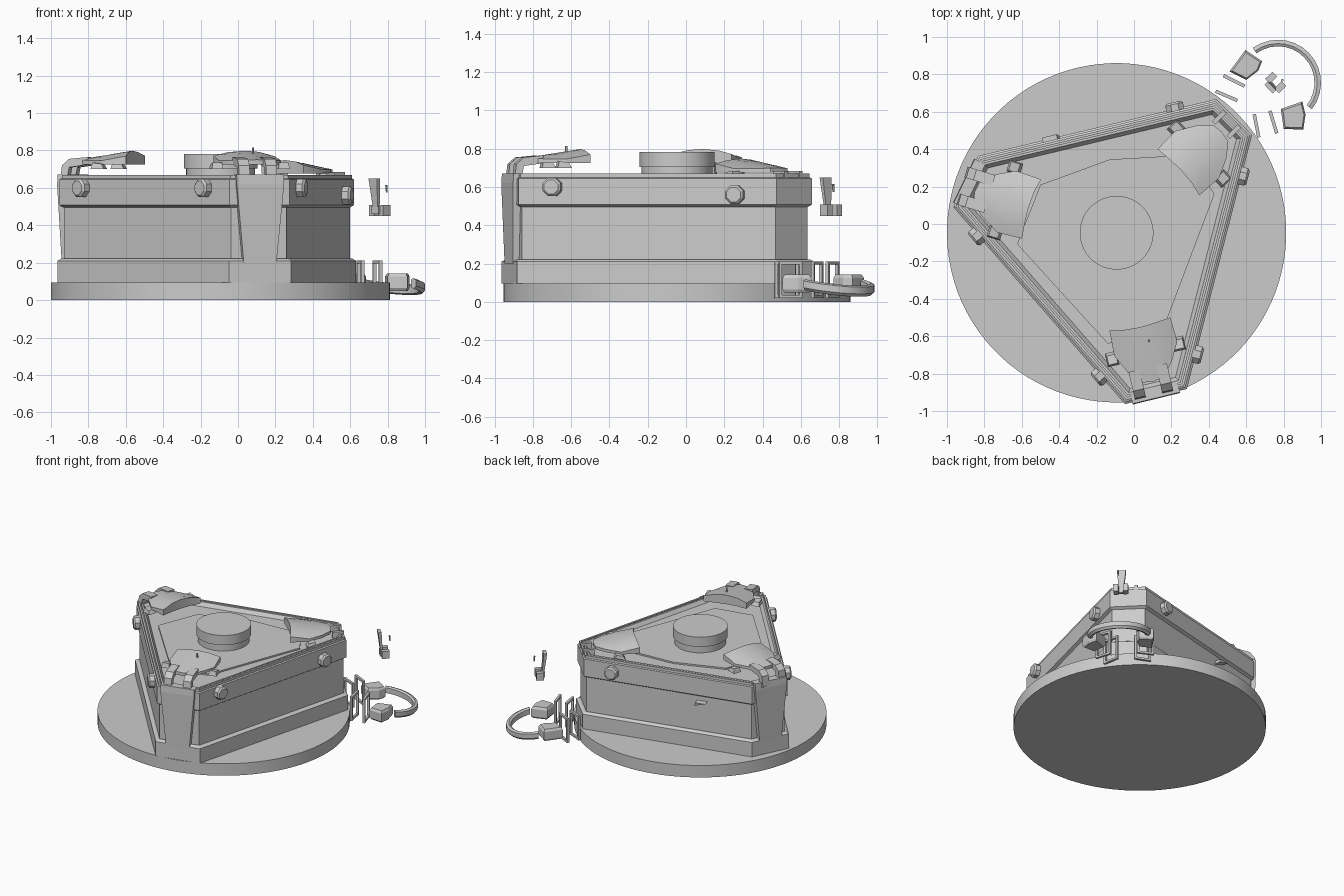
import bpy, bmesh, math
from mathutils import Vector, Matrix

cube = bpy.data.objects.get("Cube")
if cube:
    bpy.data.objects.remove(cube, do_unlink=True)

grey = bpy.data.materials.new("plain grey")
grey.use_nodes = True
grey.diffuse_color = (0.6, 0.6, 0.6, 1)
grey.node_tree.nodes["Principled BSDF"].inputs["Base Color"].default_value = (0.6, 0.6, 0.6, 1)

CENTRE = Vector((-0.093, -0.047, 0))
# Truncated triangle footprint, counter-clockwise: front, right-back and left corners
HEX = [Vector(p) for p in ((-0.048, -0.963), (0.283, -0.882), (0.631, 0.476),
                           (0.439, 0.668), (-0.834, 0.364), (-0.966, 0.09))]


def add_object(name, bm, matrix=None, smooth=False):
    bmesh.ops.recalc_face_normals(bm, faces=bm.faces)
    mesh = bpy.data.meshes.new(name)
    bm.to_mesh(mesh)
    bm.free()
    mesh.materials.append(grey)
    ob = bpy.data.objects.new(name, mesh)
    bpy.context.collection.objects.link(ob)
    if matrix:
        ob.matrix_world = matrix
    if smooth:
        bpy.ops.object.select_all(action='DESELECT')
        ob.select_set(True)
        bpy.context.view_layer.objects.active = ob
        bpy.ops.object.shade_smooth_by_angle(angle=math.radians(30))
    return ob


def loft(name, rings, matrix=None, smooth=False):
    """Skin a stack of equal-length rings and cap both ends."""
    bm = bmesh.new()
    vs = [[bm.verts.new(p) for p in r] for r in rings]
    n = len(rings[0])
    for a, b in zip(vs, vs[1:]):
        for i in range(n):
            j = (i + 1) % n
            bm.faces.new((a[i], a[j], b[j], b[i]))
    bm.faces.new(vs[0][::-1])
    bm.faces.new(vs[-1])
    return add_object(name, bm, matrix, smooth)


def circle(r, z, n, c=(0, 0)):
    return [(c[0] + r * math.cos(2 * math.pi * (i + .5) / n),
             c[1] + r * math.sin(2 * math.pi * (i + .5) / n), z) for i in range(n)]


def prism(name, pts, z0, z1, matrix=None):
    return loft(name, [[(x, y, z0) for x, y in pts], [(x, y, z1) for x, y in pts]], matrix)


def box(name, lo, hi, matrix=None):
    return prism(name, [(lo[0], lo[1]), (hi[0], lo[1]), (hi[0], hi[1]), (lo[0], hi[1])],
                 lo[2], hi[2], matrix)


def inset(pts, d):
    """Move every edge of a convex polygon inward by d."""
    out, n = [], len(pts)
    for i in range(n):
        e0 = (pts[i] - pts[i - 1]).normalized()
        e1 = (pts[(i + 1) % n] - pts[i]).normalized()
        n0, n1 = Vector((-e0.y, e0.x)), Vector((-e1.y, e1.x))
        out.append(pts[i] + (n0 + n1) * d / (1 + n0.dot(n1)))
    return out


def edge_frame(i, z=0):
    """Frame at the middle of footprint edge i: x outward, y along the edge, z up."""
    a, b = HEX[i], HEX[(i + 1) % 6]
    t = b - a
    m = (a + b) / 2
    return Matrix.Translation((m.x, m.y, z)) @ Matrix.Rotation(math.atan2(-t.x, t.y), 4, 'Z')


# Round stand
loft("round_stand", [circle(0.907, 0, 96, CENTRE), circle(0.907, 0.095, 96, CENTRE)], smooth=True)

# Three-sided housing: plinth, wall, upper band, rim and sunken deck
LEVELS = ((0, .095), (0, .21), (.018, .222), (.03, .222), (.03, .495), (.01, .508), (.01, .645),
          (.02, .65), (.02, .67), (.034, .67), (.034, .655), (.042, .655), (.042, .668),
          (.055, .668), (.075, .64))
loft("housing", [[(p.x, p.y, z) for p in inset(HEX, d)] for d, z in LEVELS])

# Raised panel in the deck
PANEL = [(-.625, -.107), (-.14, -.64), (.15, -.58), (.43, .16), (.30, .37), (-.13, .345), (-.5, .21)]
prism("deck_panel", PANEL, .635, .652)

# Round knob with a narrower neck
loft("knob", [circle(r, z, 48, CENTRE) for r, z in
              ((.185, .645), (.185, .705), (.197, .705), (.197, .782))], smooth=True)

# Tapered corner pillars on the front and left corners
for name, edge in (("front_pillar", 0), ("left_pillar", 4)):
    rings = []
    for z, w, out in ((.2, .09, .004), (.62, .13, .012), (.672, .13, .008)):
        rings.append([(-.05, -w, z), (out, -w, z), (out, w, z), (-.05, w, z)])
    loft(name, rings, edge_frame(edge))

# Catches on the right-back corner
for s in (-1, 1):
    box("back_catch", (-.10, s * .055 - .012, .64), (-.015, s * .055 + .012, .685), edge_frame(2))

# Domed shell plates above each corner
SHELL = [(.50, -.155), (.515, -.08), (.52, .01), (.515, .09), (.505, .178), (.64, .185), (.74, .13),
         (.81, .07), (.82, .01), (.81, -.05), (.74, -.11), (.64, -.16)]


def shell_top(u, v):
    return .802 - .16 * (u - .5) - 1.1 * (v - .01) ** 2


for name, ang, shift, drop in (("front", -77, 0, 0), ("right", 43, -.04, .05), ("left", 163, -.03, 0)):
    m = (Matrix.Translation(CENTRE - Vector((0, 0, drop)))
         @ Matrix.Rotation(math.radians(ang), 4, 'Z') @ Matrix.Translation((shift, 0, 0)))
    rings = [[(u, v, .726) for u, v in SHELL]]
    for k in (1, .7, .35):
        ring = [(.65 + (u - .65) * k, .01 + (v - .01) * k) for u, v in SHELL]
        rings.append([(u, v, shell_top(u, v)) for u, v in ring])
    loft(name + "_shell", rings, m, smooth=True)
    # Hinge tabs at both sides of the shell
    for v in (-.175, .19):
        loft(name + "_hinge_tab", [[(.615, v - .032, .70), (.69, v - .032, .70),
                                    (.69, v + .032, .70), (.615, v + .032, .70)],
                                   [(.63, v - .025, .728), (.68, v - .025, .735),
                                    (.68, v + .025, .735), (.63, v + .025, .728)]], m)
    # Bent arms from shell to rim
    if name != "right":
        for v in (-.075, .075):
            path = [(.74, .725, .765), (.845, .71, .755), (.885, .66, .72), (.895, .62, .64)]
            rings = []
            for i, (u, zl, zh) in enumerate(path):
                ui = u - (.03 if i > 1 else 0)
                rings.append([(ui, v - .03, zl), (u, v - .03, zh), (u, v + .03, zh), (ui, v + .03, zl)])
            loft(name + "_arm", rings, m)

# Small pin on the front shell
loft("shell_pin", [circle(.008, .77, 6, (.08, -.625)), circle(.006, .815, 6, (.08, -.625))])

# Eight-sided bolts on the three long walls
for edge, x, y, z in ((5, -.85, -.075, .6), (5, -.187, -.818, .6), (1, .326, -.695, .6),
                      (1, .577, .257, .56), (3, .22, .615, .58)):
    f = edge_frame(edge)
    local = f.inverted() @ Vector((x, y, z))
    m = f @ Matrix.Translation((-.03, local.y, z)) @ Matrix.Rotation(math.radians(90), 4, 'Y')
    loft("wall_bolt", [circle(r, d, 8) for r, d in ((.052, 0), (.052, .055), (.04, .066))], m)

# Small triangular flap on the back wall
m = edge_frame(3)
loft("back_flap", [[(-.03, .20, .42), (-.03, .30, .46), (-.03, .22, .46)],
                   [(.01, .21, .43), (.015, .30, .458), (.015, .22, .458)]], m)

# Detached carrying handle: half-round grip, dipping outward
rings = []
for i in range(15):
    a = math.radians(44 + 82 * (1 - i / 7))
    lift = .095 - .038 * math.cos(a - math.radians(44))
    rings.append([(.77 + r * math.cos(a), .755 + r * math.sin(a), lift + h)
                  for r, h in ((.195, -.022), (.215, -.03), (.23, -.015), (.23, .02), (.21, .028), (.195, .02))])
loft("handle_grip", rings, smooth=True)

# Blocks at the ends of the grip
BLOCKS = ([(.51, .815), (.60, .77), (.665, .82), (.685, .87), (.595, .93)],
          [(.785, .615), (.80, .508), (.905, .505), (.917, .585), (.90, .655)])
for pts in BLOCKS:
    c = sum((Vector(p) for p in pts), Vector((0, 0))) / 5
    small = [c + (Vector(p) - c) * .85 for p in pts]
    loft("handle_block", [[(x, y, .05) for x, y in small], [(x, y, .065) for x, y in pts],
                          [(x, y, .125) for x, y in pts], [(x, y, .142) for x, y in small]])

# Thin rectangular frames between handle and housing
for x, y, deg in ((.535, .765, -27), (.495, .685, -23), (.655, .525, -79), (.745, .545, -73)):
    m = Matrix.Translation((x, y, 0)) @ Matrix.Rotation(math.radians(deg), 4, 'Z')
    for s in (-1, 1):
        box("frame_post", (s * .055 - .008, -.009, .02), (s * .055 + .008, .009, .212), m)
    for z in (.02, .196):
        box("frame_bar", (-.047, -.009, z), (.047, .009, z + .016), m)

# Loose latch beside the right-back corner
m = Matrix.Translation((.745, .745, 0)) @ Matrix.Rotation(math.radians(44), 4, 'Z')
for s in (-1, 1):
    box("latch_block", (-.01, s * .035 - .018, .45), (.045, s * .035 + .018, .508), m)
box("latch_bridge", (-.02, -.03, .46), (.005, .03, .50), m)
loft("latch_tongue", [[(-.015, -.018, .49), (.0, -.018, .49), (.0, .018, .49), (-.015, .018, .49)],
                      [(-.035, -.032, .65), (-.01, -.032, .65), (-.01, .032, .65), (-.035, .032, .65)]], m)
loft("latch_pin", [circle(.005, .575, 6, (.795, .77)), circle(.007, .615, 6, (.793, .768))])
